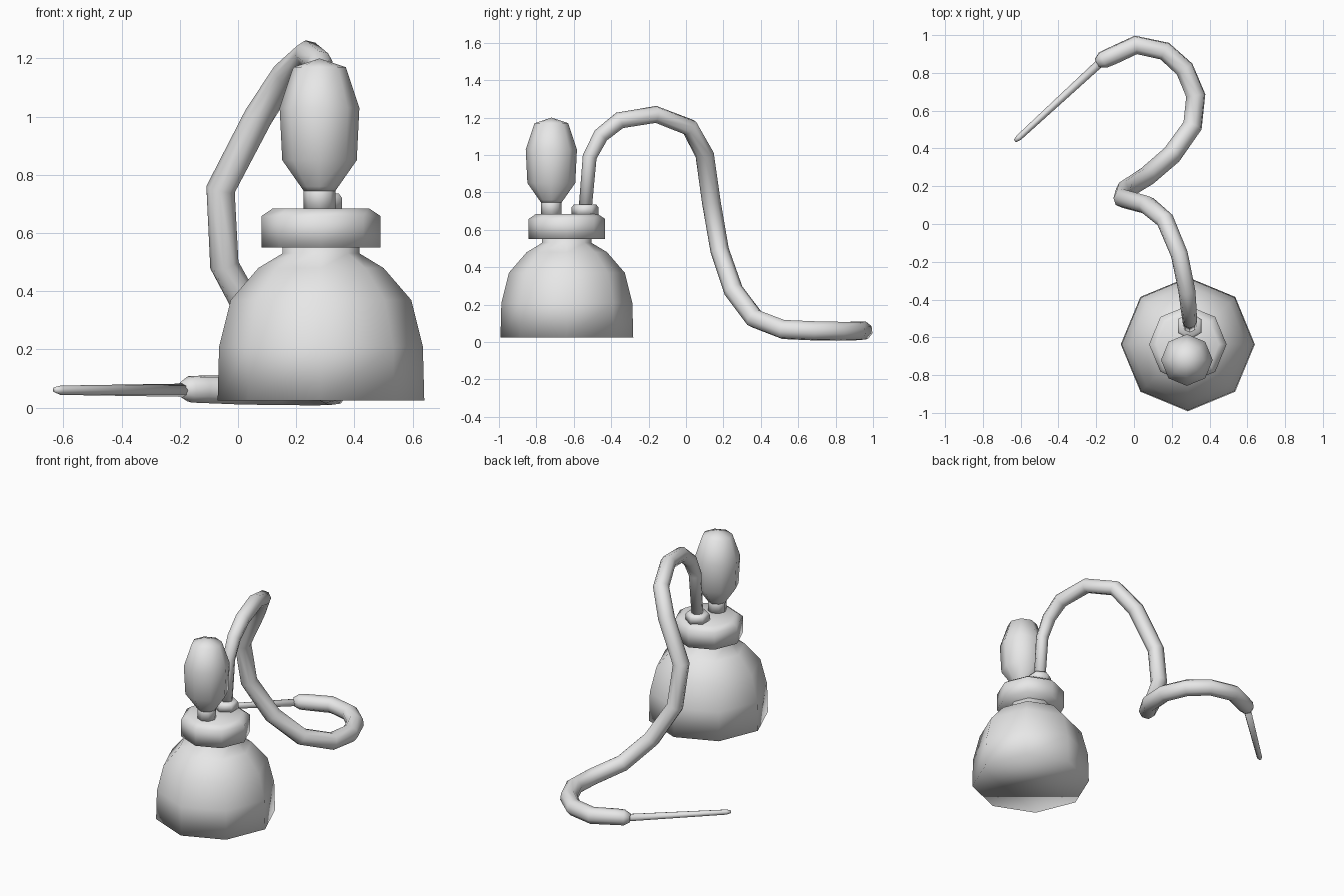
import bpy, bmesh, math

cube = bpy.data.objects.get("Cube")
if cube:
    bpy.data.objects.remove(cube, do_unlink=True)

grey = bpy.data.materials.new("plain_grey")
grey.use_nodes = True
grey.diffuse_color = (0.8, 0.8, 0.8, 1)
grey.node_tree.nodes["Principled BSDF"].inputs["Base Color"].default_value = (0.8, 0.8, 0.8, 1)


def finish(name, bm):
    bmesh.ops.recalc_face_normals(bm, faces=bm.faces)
    for f in bm.faces:
        f.smooth = True
    mesh = bpy.data.meshes.new(name)
    bm.to_mesh(mesh)
    bm.free()
    mesh.materials.append(grey)
    obj = bpy.data.objects.new(name, mesh)
    bpy.context.collection.objects.link(obj)
    return obj


def bridge(bm, rings):
    """Skin neighbouring rings and cap both ends."""
    n = len(rings[0])
    for a, b in zip(rings, rings[1:]):
        for i in range(n):
            j = (i + 1) % n
            bm.faces.new((a[i], a[j], b[j], b[i]))
    bm.faces.new(rings[0])
    bm.faces.new(rings[-1])


def lathe(name, x, y, profile, sides=8, turn=0.0):
    """Turn (radius, height) pairs around a vertical axis."""
    bm = bmesh.new()
    rings = []
    for r, z in profile:
        angles = [turn + math.tau * i / sides for i in range(sides)]
        rings.append([bm.verts.new((x + r * math.cos(a), y + r * math.sin(a), z)) for a in angles])
    bridge(bm, rings)
    bmesh.ops.remove_doubles(bm, verts=bm.verts, dist=0.0005)
    return finish(name, bm)


def tube(name, points):
    """Sweep an octagon along (x, y, z, radius) points."""
    curve = bpy.data.curves.new(name, "CURVE")
    curve.dimensions = "3D"
    curve.bevel_depth = 1
    curve.bevel_resolution = 2
    curve.use_fill_caps = True
    spline = curve.splines.new("POLY")
    spline.points.add(len(points) - 1)
    for p, (x, y, z, r) in zip(spline.points, points):
        p.co = (x, y, z, 1)
        p.radius = r
    temp = bpy.data.objects.new(name + "_path", curve)
    bpy.context.collection.objects.link(temp)
    bpy.context.view_layer.update()
    bm = bmesh.new()
    bm.from_mesh(temp.evaluated_get(bpy.context.evaluated_depsgraph_get()).to_mesh())
    bpy.data.objects.remove(temp, do_unlink=True)
    bmesh.ops.remove_doubles(bm, verts=bm.verts, dist=0.0005)
    return finish(name, bm)


# Domed vessel with a short neck
CX, CY = 0.285, -0.637
lathe("vessel_body", CX, CY, [(0.355, 0.025), (0.35, 0.21), (0.31, 0.37),
                              (0.215, 0.48), (0.132, 0.53), (0.132, 0.56)])

# Collar with bevelled top
lathe("collar", CX, CY, [(0.205, 0.55), (0.205, 0.658), (0.165, 0.685)])

# Pump stem and bulb
lathe("stem", 0.28, -0.72, [(0.055, 0.67), (0.055, 0.78)])
lathe("bulb", 0.28, -0.72, [(0.055, 0.745), (0.065, 0.76), (0.128, 0.85),
                            (0.137, 1.03), (0.09, 1.17), (0, 1.2)])

# Hexagonal hose fitting
lathe("hose_fitting", 0.295, -0.54, [(0.072, 0.68), (0.072, 0.72), (0.06, 0.735)],
      sides=6, turn=math.pi / 2)

# Hose arching over the back and curling on the ground
tube("hose", [
    (0.295, -0.54, 0.70, 0.035), (0.295, -0.515, 0.99, 0.038),
    (0.29, -0.455, 1.105, 0.042), (0.28, -0.355, 1.185, 0.045),
    (0.24, -0.16, 1.217, 0.046), (0.165, 0.02, 1.147, 0.048),
    (0.07, 0.1, 1.0, 0.05), (-0.06, 0.135, 0.75, 0.05),
    (-0.047, 0.18, 0.49, 0.05), (0.07, 0.254, 0.275, 0.052),
    (0.2, 0.366, 0.126, 0.053), (0.31, 0.52, 0.067, 0.053),
    (0.327, 0.68, 0.06, 0.053), (0.268, 0.82, 0.058, 0.052),
    (0.163, 0.915, 0.058, 0.051), (0.01, 0.948, 0.06, 0.051),
    (-0.115, 0.89, 0.063, 0.049), (-0.165, 0.868, 0.063, 0.047),
    (-0.195, 0.85, 0.062, 0.026)])

# Thin nozzle at the hose end
tube("nozzle", [(-0.17, 0.862, 0.06, 0.023), (-0.61, 0.457, 0.06, 0.016),
                (-0.63, 0.44, 0.062, 0.009)])
